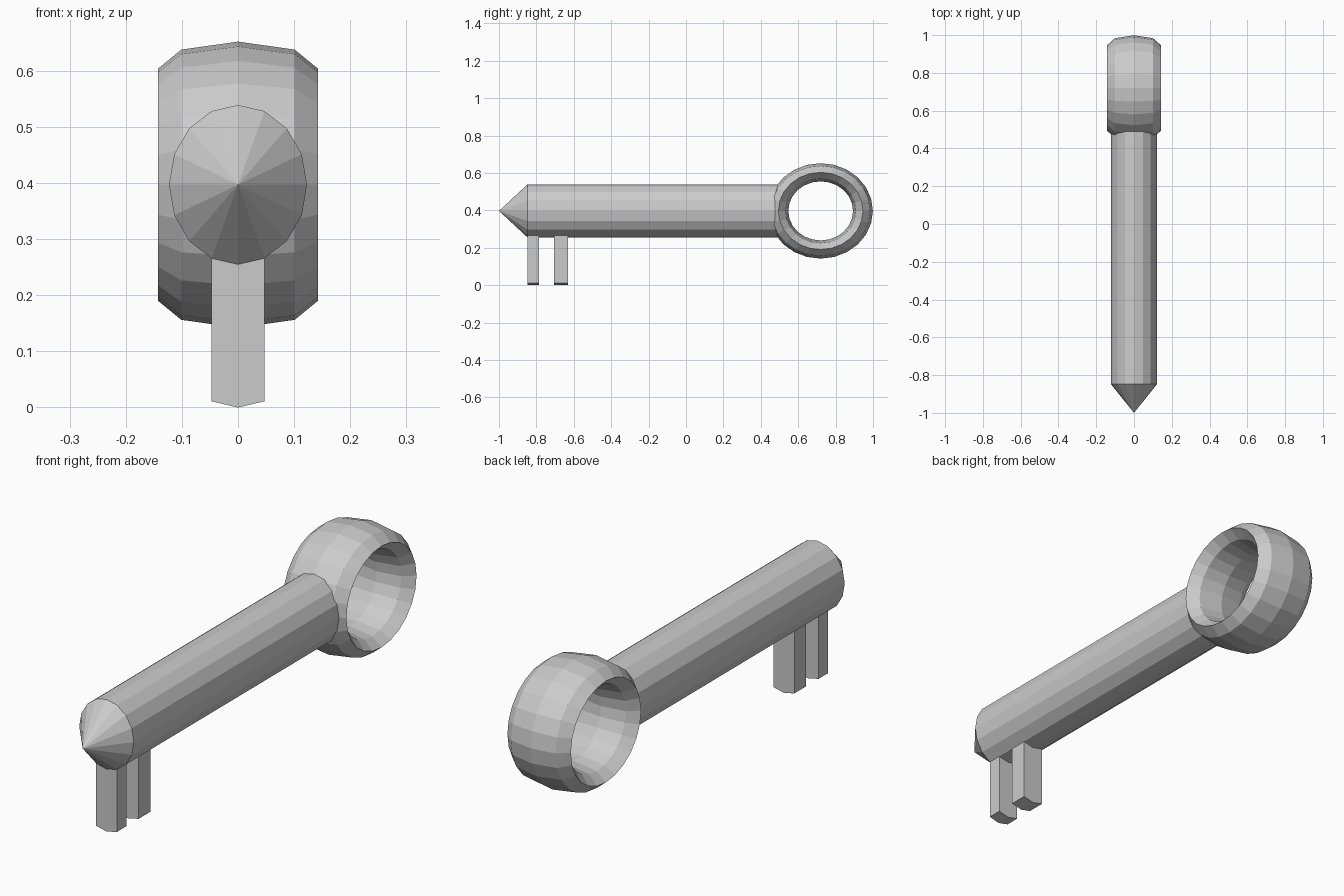
import bpy, bmesh
from math import sin, cos, pi

cube = bpy.data.objects.get("Cube")
if cube:
    bpy.data.objects.remove(cube, do_unlink=True)

# One plain grey metal
GREY = (0.6, 0.6, 0.6, 1.0)
metal = bpy.data.materials.new("grey metal")
metal.use_nodes = True
metal.diffuse_color = GREY
metal.node_tree.nodes["Principled BSDF"].inputs["Base Color"].default_value = GREY

AXIS_Z = 0.397           # height of the shaft and ring axis
SHAFT_RX, SHAFT_RZ = 0.123, 0.142
SHAFT_FRONT, SHAFT_BACK = -0.847, 0.51


def finish(name, bm):
    bmesh.ops.recalc_face_normals(bm, faces=bm.faces[:])
    mesh = bpy.data.meshes.new(name)
    bm.to_mesh(mesh)
    bm.free()
    mesh.materials.append(metal)
    obj = bpy.data.objects.new(name, mesh)
    bpy.context.collection.objects.link(obj)
    return obj


def shaft(sides=16):
    """Oval rod with a pointed front end."""
    bm = bmesh.new()
    loops = []
    for y in (SHAFT_FRONT, SHAFT_BACK):
        loops.append([bm.verts.new((SHAFT_RX * sin(2 * pi * i / sides), y,
                                    AXIS_Z + SHAFT_RZ * cos(2 * pi * i / sides)))
                      for i in range(sides)])
    front, back = loops
    tip = bm.verts.new((0, -1, AXIS_Z))
    for i in range(sides):
        j = (i + 1) % sides
        bm.faces.new((front[i], front[j], back[j], back[i]))
        bm.faces.new((tip, front[j], front[i]))
    bm.faces.new(back)
    finish("shaft", bm)


def ring(major=24, minor=8):
    """Wide ring handle: a torus stretched sideways."""
    radius, tube, half_width = 0.2065, 0.0485, 0.143
    centre_y, stretch_y = 0.72, 1.095
    bm = bmesh.new()
    grid = []
    for i in range(major):
        a = 2 * pi * i / major
        row = []
        for k in range(minor):
            b = 2 * pi * k / minor
            r = radius + tube * cos(b)
            row.append(bm.verts.new((half_width * sin(b),
                                     centre_y + stretch_y * r * sin(a),
                                     AXIS_Z + r * cos(a))))
        grid.append(row)
    for i in range(major):
        a, b = grid[i], grid[(i + 1) % major]
        for k in range(minor):
            n = (k + 1) % minor
            bm.faces.new((a[k], a[n], b[n], b[k]))
    finish("ring_handle", bm)


def tooth(name, y0, y1):
    """Bit hanging under the shaft, with a shallow V at the bottom."""
    w, top = 0.047, AXIS_Z - 0.12
    bm = bmesh.new()
    face = bm.faces.new([bm.verts.new((x, y0, z)) for x, z in
                         ((-w, top), (-w, 0.011), (0, 0), (w, 0.011), (w, top))])
    out = bmesh.ops.extrude_face_region(bm, geom=[face], use_keep_orig=True)
    moved = [v for v in out["geom"] if isinstance(v, bmesh.types.BMVert)]
    bmesh.ops.translate(bm, verts=moved, vec=(0, y1 - y0, 0))
    finish(name, bm)


shaft()
ring()
tooth("front_tooth", SHAFT_FRONT, -0.787)
tooth("rear_tooth", -0.707, -0.632)
